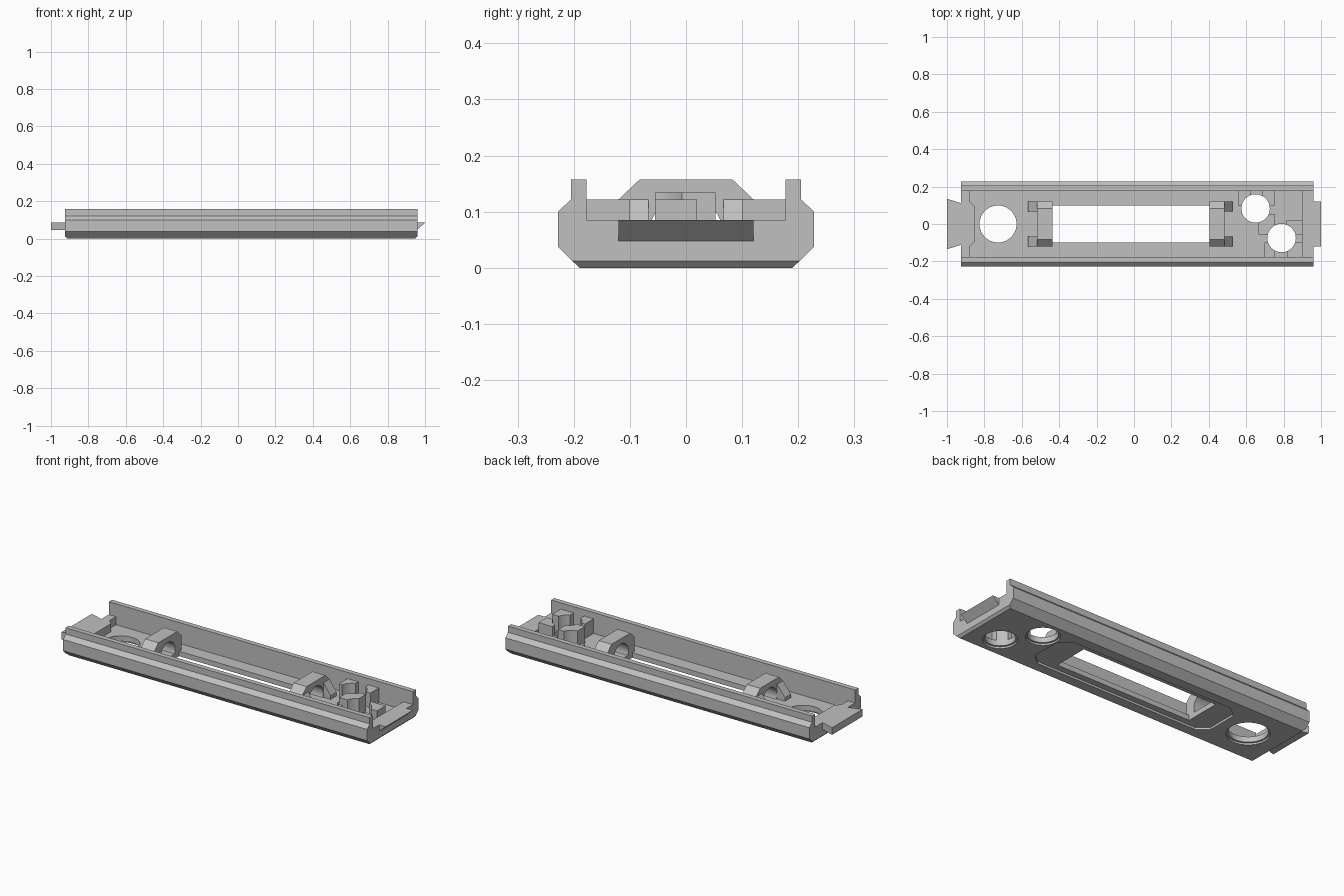
import bpy
import bmesh
from math import pi
from mathutils import Matrix, Vector

if "Cube" in bpy.data.objects:
    bpy.data.objects.remove(bpy.data.objects["Cube"])

grey = bpy.data.materials.new("plain grey")
grey.use_nodes = True
grey.diffuse_color = (0.53, 0.53, 0.53, 1)
grey.node_tree.nodes["Principled BSDF"].inputs["Base Color"].default_value = grey.diffuse_color

# Axis order used to extrude a 2D profile along x, y or z
PLACE = {"x": lambda a, b, h: (h, a, b),
         "y": lambda a, b, h: (a, h, b),
         "z": lambda a, b, h: (a, b, h)}


def prism(name, points, axis, low, high):
    """Extrude a closed profile along an axis."""
    bm = bmesh.new()
    face = bm.faces.new([bm.verts.new(PLACE[axis](a, b, low)) for a, b in points])
    new = bmesh.ops.extrude_face_region(bm, geom=[face])["geom"]
    move = Vector(PLACE[axis](0, 0, high - low))
    bmesh.ops.translate(bm, vec=move, verts=[v for v in new if isinstance(v, bmesh.types.BMVert)])
    bmesh.ops.recalc_face_normals(bm, faces=bm.faces)
    return finish(name, bm)


def finish(name, bm):
    mesh = bpy.data.meshes.new(name)
    bm.to_mesh(mesh)
    bm.free()
    mesh.materials.append(grey)
    obj = bpy.data.objects.new(name, mesh)
    bpy.context.collection.objects.link(obj)
    return obj


def rect(x0, x1, y0, y1):
    return [(x0, y0), (x1, y0), (x1, y1), (x0, y1)]


def box(name, x0, x1, y0, y1, z0, z1):
    return prism(name, rect(x0, x1, y0, y1), "z", z0, z1)


def rod(center, radius, depth, along_x=False):
    bm = bmesh.new()
    turn = Matrix.Rotation(pi / 2, 4, "Y") if along_x else Matrix()
    bmesh.ops.create_cone(bm, cap_ends=True, segments=48, radius1=radius, radius2=radius,
                          depth=depth, matrix=Matrix.Translation(center) @ turn)
    return finish("cutter", bm)


def cut(obj, *cutters):
    """Subtract each cutter, then remove it."""
    for cutter in cutters:
        mod = obj.modifiers.new("cut", "BOOLEAN")
        mod.operation = "DIFFERENCE"
        mod.solver = "EXACT"
        mod.object = cutter
        bpy.context.view_layer.update()
        graph = bpy.context.evaluated_depsgraph_get()
        mesh = bpy.data.meshes.new_from_object(obj.evaluated_get(graph))
        obj.modifiers.clear()
        obj.data = mesh
        bpy.data.objects.remove(cutter)


def mirrored(half):
    return half + [(-a, b) for a, b in reversed(half)]


FLOOR, LEDGE, BOSS = 0.04, 0.085, 0.122
LEFT_END, RIGHT_END = -0.925, 0.96

# Channel body with stepped side walls
section = mirrored([(0.19, 0), (0.228, 0.037), (0.228, 0.1), (0.205, 0.122),
                    (0.205, 0.157), (0.177, 0.157), (0.177, FLOOR)])
body = prism("channel_body", section, "x", LEFT_END, RIGHT_END)

# Chamfers under both ends
for end, side in ((LEFT_END, 1), (RIGHT_END, -1)):
    wedge = [(end - side * 0.02, -0.01), (end + side * 0.022, -0.01), (end - side * 0.02, 0.032)]
    cut(body, prism("cutter", wedge, "y", -0.3, 0.3))

# Shallow underside recess and the central window
recess = mirrored([(0.5, -0.135), (0.56, -0.085), (0.56, 0.085), (0.5, 0.135)])
cut(body, prism("cutter", recess, "z", -0.02, 0.012))
cut(body, box("cutter", -0.435, 0.403, -0.1, 0.1, -0.1, 0.1))

# Round holes with shallow counterbores
holes = [(-0.727, 0, 0.099), (0.65, 0.083, 0.076), (0.789, -0.075, 0.076)]
for x, y, r in holes:
    cut(body, rod((x, y, 0), r, 0.3), rod((x, y, 0), r + 0.01, 0.02))

# End ledges
left = [(LEFT_END, -0.178), (-0.88, -0.178), (-0.88, -0.12), (-0.853, -0.095)]
left += [(x, -y) for x, y in reversed(left)]
prism("left_end_ledge", left, "z", FLOOR - 0.01, LEDGE)
box("right_end_ledge", 0.9, RIGHT_END, -0.178, 0.178, FLOOR - 0.01, LEDGE)

# Dovetail tongue and the sloped catch
tongue = [(-1, -0.135), (-0.91, -0.107), (-0.91, 0.107), (-1, 0.135)]
prism("dovetail_tongue", tongue, "z", 0.045, LEDGE)
prism("sloped_catch", [(0.95, 0.048), (0.96, 0.048), (1, LEDGE), (0.95, LEDGE)], "y", -0.12, 0.12)

# Bored brackets at both ends of the window, with sloped buttresses
arch = mirrored([(0.12, FLOOR - 0.005), (0.12, BOSS), (0.083, 0.157)])
for name, inner, outer, foot in (("left", -0.435, -0.518, -0.567), ("right", 0.403, 0.483, 0.527)):
    bracket = prism(name + "_bracket", arch, "x", min(inner, outer), max(inner, outer))
    cut(bracket, rod(((inner + outer) / 2, 0, 0.062), 0.065, 0.2, along_x=True))
    rib = [(outer, FLOOR - 0.005), (foot, FLOOR - 0.005), (foot, 0.06), (outer, BOSS)]
    for side, y in (("front", -0.12), ("back", 0.067)):
        prism(name + "_" + side + "_buttress", rib, "y", y, y + 0.053)

# Guide posts, scooped out around the two right holes
posts = [("back_outer", 0.555, 0.622, 0.1, 0.178, BOSS),
         ("back_inner", 0.685, 0.75, 0.1, 0.178, BOSS),
         ("centre", 0.665, 0.755, -0.055, 0.053, 0.134),
         ("front_inner", 0.697, 0.755, -0.178, -0.1, BOSS),
         ("front_outer", 0.82, 0.9, -0.178, -0.1, BOSS),
         ("end", 0.815, 0.9, -0.055, 0.02, BOSS)]
for name, x0, x1, y0, y1, top in posts:
    post = box(name + "_post", x0, x1, y0, y1, FLOOR - 0.01, top)
    cut(post, *[rod((x, y, 0), r, 0.5) for x, y, r in holes[1:]])

for obj in bpy.context.collection.objects:
    if obj.type == "MESH":
        obj.select_set(True)
        bpy.context.view_layer.objects.active = obj
bpy.ops.object.shade_smooth_by_angle(angle=pi / 6)
